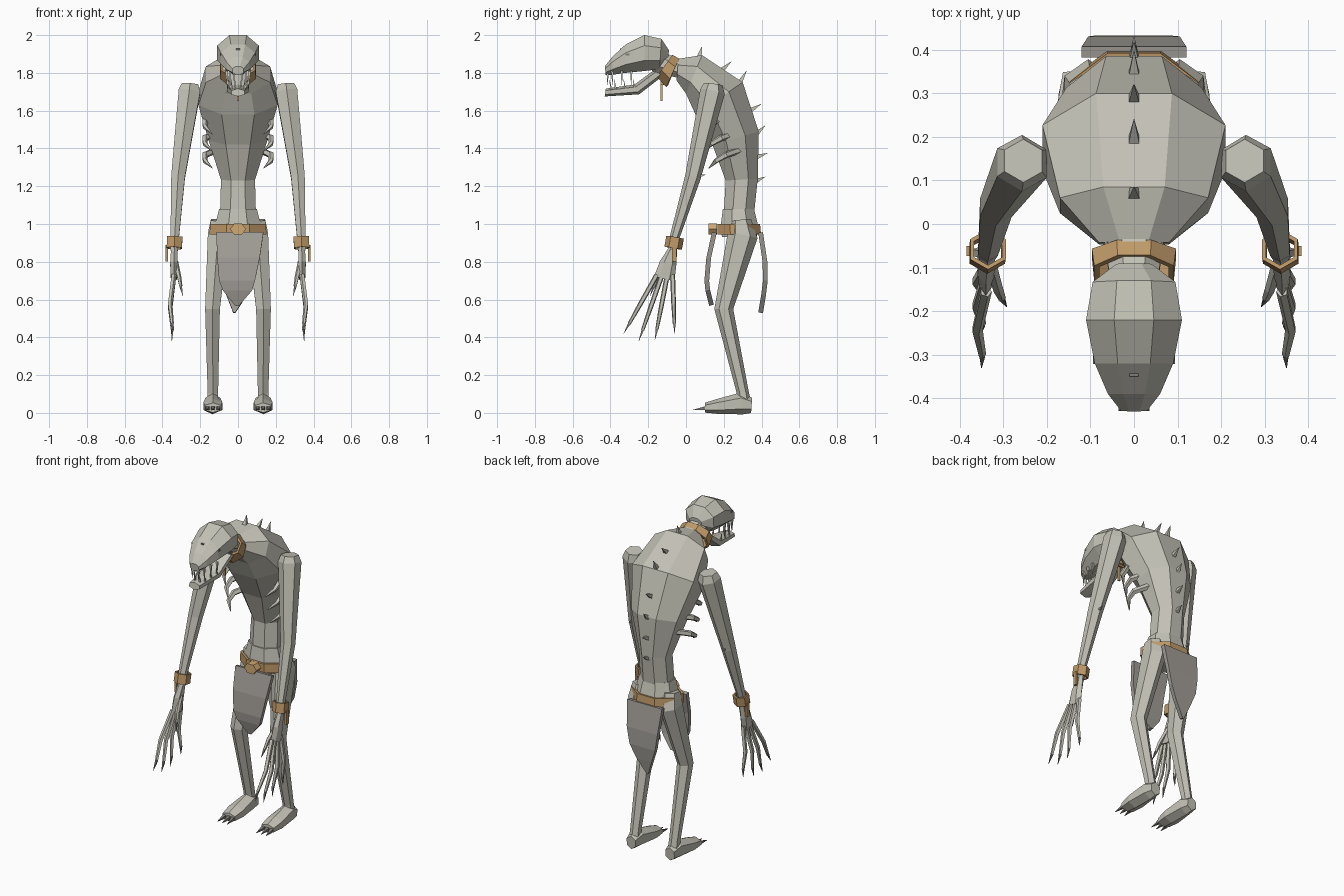
import bpy, bmesh
from math import cos, sin, pi
from mathutils import Vector

cube = bpy.data.objects.get("Cube")
if cube:
    bpy.data.objects.remove(cube, do_unlink=True)


def material(name, r, g, b):
    m = bpy.data.materials.new(name)
    m.use_nodes = True
    m.diffuse_color = (r, g, b, 1)
    bsdf = next(n for n in m.node_tree.nodes if n.type == 'BSDF_PRINCIPLED')
    bsdf.inputs["Base Color"].default_value = (r, g, b, 1)
    return m


SKIN = material("pale_grey_skin", .55, .54, .47)
CLOTH = material("grey_cloth", .36, .34, .31)
LEATHER = material("tan_leather", .52, .32, .14)
BRASS = material("light_brass", .63, .40, .17)
BONE = material("bone", .70, .69, .62)
CLAW = material("dark_claw", .22, .21, .19)


def finish(name, bm, mat, mirror=False, thick=0):
    bmesh.ops.recalc_face_normals(bm, faces=bm.faces)
    me = bpy.data.meshes.new(name)
    bm.to_mesh(me)
    bm.free()
    me.materials.append(mat)
    ob = bpy.data.objects.new(name, me)
    bpy.context.collection.objects.link(ob)
    if thick:
        mod = ob.modifiers.new("thickness", 'SOLIDIFY')
        mod.thickness = thick
        mod.offset = 0
    if mirror:
        ob.modifiers.new("mirror", 'MIRROR').use_clip = False
    return ob


def loft(name, rings, n, mat, phase, mirror=False, thick=0):
    """Skin rings given as (centre, half axis u, half axis v)."""
    bm = bmesh.new()
    loops = []
    for c, u, v in rings:
        angles = [phase + 2 * pi * k / n for k in range(n)]
        loops.append([bm.verts.new(c + u * cos(a) + v * sin(a)) for a in angles])
    for a, b in zip(loops, loops[1:]):
        for k in range(n):
            bm.faces.new((a[k], a[(k + 1) % n], b[(k + 1) % n], b[k]))
    if not thick:
        bm.faces.new(loops[0])
        bm.faces.new(loops[-1])
    return finish(name, bm, mat, mirror, thick)


def sections(name, rows, mat, n=8, x=0, **kw):
    """Rows: two opposite profile points (y, z), (y, z) and a half width."""
    s = 1 / cos(pi / n)
    rings = []
    for a, b, w in rows:
        a, b = Vector((x, *a)), Vector((x, *b))
        rings.append(((a + b) / 2, Vector((w * s, 0, 0)), (a - b) / 2 * s))
    return loft(name, rings, n, mat, pi / n, **kw)


def tube(name, pts, mat, n=6, **kw):
    """Points: x, y, z, radius, optional second radius."""
    pos = [Vector(p[:3]) for p in pts]
    rings = []
    for i, p in enumerate(pts):
        t = (pos[min(i + 1, len(pos) - 1)] - pos[max(i - 1, 0)]).normalized()
        side = Vector((1, 0, 0))
        u = (side - t * t.dot(side)).normalized()
        rings.append((pos[i], u * p[3], t.cross(u) * p[-1]))
    return loft(name, rings, n, mat, pi / 6 if n == 6 else pi / n, **kw)


def spike(name, base, tip, r, mat, n=4, mirror=False):
    return tube(name, [(*base, r), (*tip, .001)], mat, n, mirror=mirror)


def box(name, c, size, mat, mirror=False):
    bm = bmesh.new()
    bmesh.ops.create_cube(bm, size=1)
    for v in bm.verts:
        v.co = Vector(c) + Vector([v.co[i] * size[i] for i in range(3)])
    return finish(name, bm, mat, mirror)


def sheet(name, rows, mat, thick):
    """Rows: y, z, left x, right x."""
    bm = bmesh.new()
    lines = [[bm.verts.new((x, y, z)) for x in (a, (a + b) / 2, b)]
             for y, z, a, b in rows]
    for p, q in zip(lines, lines[1:]):
        for k in range(2):
            bm.faces.new((p[k], p[k + 1], q[k + 1], q[k]))
    return finish(name, bm, mat, thick=thick)


# Hunched torso, pelvis and neck
sections("torso", [((.36, 1.05), (.20, 1.05), .095), ((.38, 1.24), (.21, 1.23), .09),
                   ((.385, 1.49), (.14, 1.42), .155), ((.30, 1.75), (.05, 1.58), .21),
                   ((.085, 1.894), (.0, 1.69), .17), ((-.04, 1.875), (-.05, 1.76), .08)], SKIN)
sections("pelvis", [((.375, .93), (.19, .93), .12), ((.38, 1.0), (.185, 1.0), .12),
                    ((.36, 1.08), (.195, 1.08), .10)], SKIN)
sections("neck", [((-.02, 1.87), (-.03, 1.77), .07), ((-.15, 1.92), (-.18, 1.81), .05)], SKIN)

# Spines down the back
for base, tip in [((.07, 1.885), (.085, 1.94)), ((.19, 1.815), (.24, 1.86)),
                  ((.285, 1.75), (.32, 1.81)), ((.34, 1.60), (.397, 1.635)),
                  ((.375, 1.48), (.418, 1.52)), ((.375, 1.355), (.43, 1.375)),
                  ((.365, 1.225), (.42, 1.25))]:
    spike("back_spine", (0, *base), (0, *tip), .018, SKIN)

# Exposed ribs
for i in range(3):
    y, z = .025 * i, -.09 * i
    tube("rib", [(.12, .23 + y, 1.57 + z, .018), (.175, .16 + y, 1.545 + z, .018),
                 (.175, .11 + y, 1.515 + z, .014), (.135, .07 + y, 1.475 + z, .002)],
         SKIN, 5, mirror=True)

# Skull, jaw and teeth
sections("head", [((-.43, 1.835), (-.425, 1.79), .03), ((-.39, 1.885), (-.39, 1.79), .06),
                  ((-.32, 1.95), (-.32, 1.80), .09), ((-.22, 2.0), (-.22, 1.81), .11),
                  ((-.13, 1.98), (-.14, 1.82), .095), ((-.09, 1.92), (-.095, 1.87), .04)], SKIN)
sections("lower_jaw", [((-.425, 1.714), (-.43, 1.678), .035), ((-.27, 1.735), (-.25, 1.69), .055),
                       ((-.17, 1.81), (-.12, 1.79), .065)], SKIN, 6)
for x, y in [(.02, -.415), (.042, -.39), (.052, -.34), (.06, -.29)]:
    spike("upper_tooth", (x, y, 1.81), (x, y, 1.735), .009, BONE, mirror=True)
    spike("lower_tooth", (x * .8, y + .02, 1.705), (x * .8, y + .01, 1.765), .008, BONE, mirror=True)
spike("brow", (.075, -.285, 1.915), (.085, -.325, 1.905), .016, SKIN, 3, True)
box("eye", (.087, -.31, 1.897), (.014, .022, .01), CLAW, True)
box("nostril", (0, -.345, 1.925), (.02, .01, .008), CLAW)

# Collar with pendant
sections("collar", [((-.04, 1.87), (-.10, 1.73), .09), ((-.075, 1.89), (-.15, 1.785), .085)],
         LEATHER, thick=.014)
box("pendant", (0, -.13, 1.695), (.012, .012, .09), BRASS)
box("pendant_clasp", (0, -.125, 1.755), (.03, .02, .04), BRASS)

# Arms
tube("arm", [(.254, .145, 1.74, .05), (.257, .14, 1.70, .066), (.317, .037, 1.25, .042),
             (.335, -.06, .93, .026), (.337, -.07, .86, .022)], SKIN, mirror=True)
spike("elbow_spine", (.317, .055, 1.25), (.32, .105, 1.262), .015, SKIN, mirror=True)
tube("wristband", [(.335, -.058, .93, .042), (.337, -.068, .872, .042)], LEATHER,
     mirror=True, thick=.01)
box("wristband_tag", (.377, -.062, .845), (.014, .022, .085), LEATHER, True)

# Hands with clawed fingers
tube("palm", [(.336, -.065, .88, .02), (.34, -.095, .79, .022, .045),
              (.34, -.115, .71, .018, .055)], SKIN, mirror=True)
for k, (y, z) in enumerate([(-.33, .42), (-.25, .38), (-.165, .385), (-.06, .42)]):
    base = Vector((.34, -.155 + .028 * k, .73))
    tip = Vector((.35, y, z))
    mid, end = base.lerp(tip, .5), base.lerp(tip, .83)
    mid.x += .015
    tube("finger", [(*base, .014), (*mid, .013), (*end, .009)], SKIN, 5, mirror=True)
    spike("finger_claw", end, tip, .009, CLAW, mirror=True)
tube("thumb", [(.33, -.09, .80, .014), (.312, -.15, .72, .012), (.303, -.17, .67, .009)],
     SKIN, 5, mirror=True)
spike("thumb_claw", (.303, -.17, .67), (.292, -.19, .62), .009, CLAW, mirror=True)

# Legs
tube("leg", [(.10, .29, 1.02, .05, .055), (.105, .30, .94, .063, .08), (.135, .20, .55, .045, .05),
             (.133, .30, .11, .032, .032), (.133, .31, .05, .034, .035)], SKIN, mirror=True)

# Feet with toes
sections("foot", [((.35, .075), (.345, .005), .03), ((.29, .10), (.30, 0), .04),
                  ((.17, .07), (.17, 0), .05), ((.10, .05), (.10, .005), .042)],
         SKIN, 6, .133, mirror=True)
for x in (-.028, 0, .028):
    spike("toe_claw", (.133 + x, .105, .025), (.133 + x * 1.2, .035, .015), .015, CLAW, mirror=True)

# Belt and buckle
sections("belt", [((.39, .945), (.175, .945), .145), ((.385, 1.0), (.175, 1.0), .14)],
         LEATHER, thick=.015)
loft("buckle", [(Vector((0, y, .973)), Vector((.042, 0, 0)), Vector((0, 0, .033)))
                for y in (.12, .165)], 6, BRASS, 0)

# Ragged loincloth panels
sheet("front_cloth", [(.15, .955, -.115, .135), (.12, .82, -.11, .115), (.11, .70, -.10, .09),
                      (.115, .65, -.08, .075), (.135, .57, -.015, .005)], CLOTH, .025)
sheet("back_cloth", [(.395, .955, -.12, .12), (.418, .80, -.105, .105), (.42, .70, -.09, .085),
                     (.41, .62, -.06, .045), (.395, .53, -.025, -.015)], CLOTH, .025)
